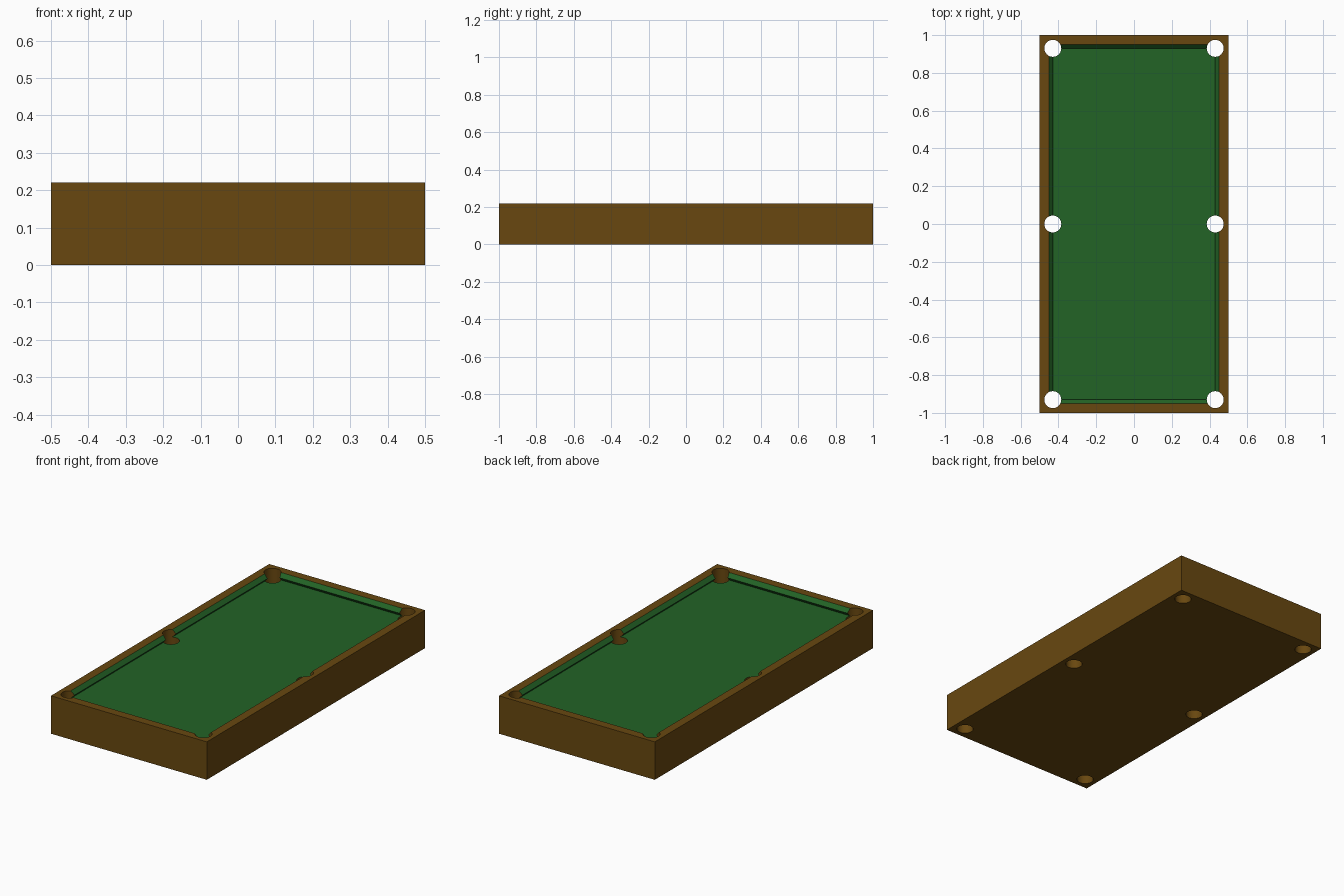
import bpy, bmesh, math

if "Cube" in bpy.data.objects:
    bpy.data.objects.remove(bpy.data.objects["Cube"])

WOOD, FELT = 0, 1
POCKET_RADIUS = 0.045


def make_material(name, rgb):
    m = bpy.data.materials.new(name)
    m.diffuse_color = (*rgb, 1)
    m.use_nodes = True
    m.node_tree.nodes["Principled BSDF"].inputs["Base Color"].default_value = m.diffuse_color
    return m


mats = [make_material("brown wood", (0.14, 0.064, 0.005)),
        make_material("green felt", (0.0165, 0.125, 0.019))]


def make_object(name, bm):
    bmesh.ops.recalc_face_normals(bm, faces=bm.faces)
    me = bpy.data.meshes.new(name)
    bm.to_mesh(me)
    bm.free()
    for m in mats:
        me.materials.append(m)
    ob = bpy.data.objects.new(name, me)
    bpy.context.collection.objects.link(ob)
    return ob


# Table: section from underside, up the rail, round the cushion nose to the bed
# (inset from outer edge, height, colour of the band leading to this point)
section = [(0.00, 0.000, WOOD),
           (0.00, 0.220, WOOD),
           (0.05, 0.220, WOOD),
           (0.07, 0.198, FELT),
           (0.05, 0.176, FELT)]
bm = bmesh.new()
previous = None
for inset, z, colour in section:
    x, y = 0.5 - inset, 1.0 - inset
    loop = [bm.verts.new((sx * x, sy * y, z))
            for sx, sy in ((-1, -1), (1, -1), (1, 1), (-1, 1))]
    if previous is None:
        bm.faces.new(loop).material_index = WOOD
    else:
        for i in range(4):
            j = (i + 1) % 4
            f = bm.faces.new((previous[i], previous[j], loop[j], loop[i]))
            f.material_index = colour
    previous = loop
bm.faces.new(previous).material_index = FELT
table = make_object("billiard_table", bm)

# Pocket cutters: six vertical shafts through the whole table
bm = bmesh.new()
for x in (-0.43, 0.43):
    for y in (-0.93, 0, 0.93):
        made = bmesh.ops.create_cone(bm, cap_ends=True, segments=32,
                                     radius1=POCKET_RADIUS, radius2=POCKET_RADIUS,
                                     depth=0.6)
        bmesh.ops.translate(bm, verts=made["verts"], vec=(x, y, 0.1))
cutter = make_object("pocket_cutter", bm)
cutter.hide_render = True

# Cut the wood-lined pockets
cut = table.modifiers.new("pockets", 'BOOLEAN')
cut.operation = 'DIFFERENCE'
cut.solver = 'EXACT'
cut.object = cutter
bpy.context.view_layer.objects.active = table
table.select_set(True)
bpy.ops.object.modifier_apply(modifier=cut.name)
bpy.data.objects.remove(cutter, do_unlink=True)
bpy.ops.object.shade_smooth_by_angle(angle=math.radians(30))
